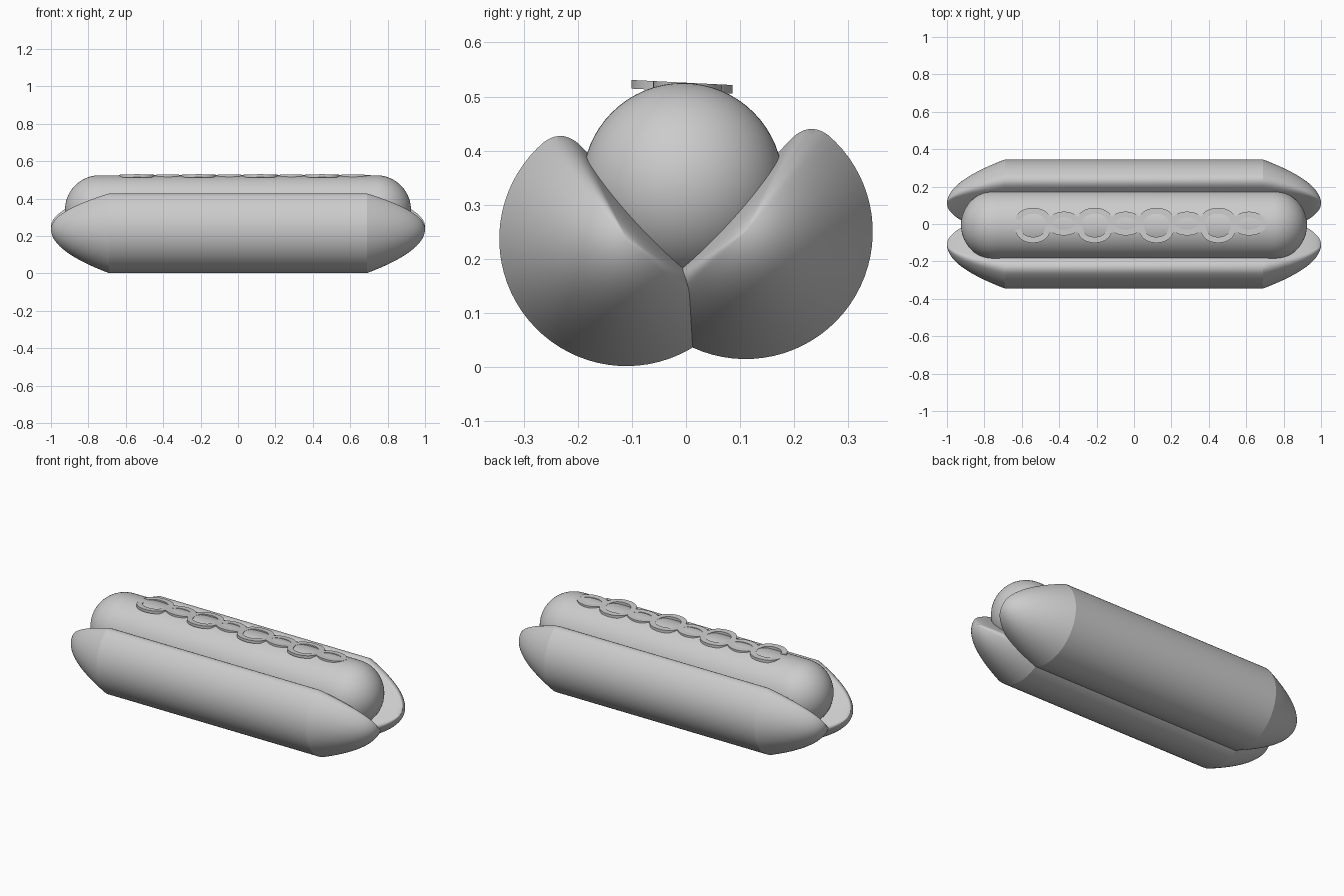
import bpy, bmesh, math
from mathutils import Vector

if "Cube" in bpy.data.objects:
    bpy.data.objects.remove(bpy.data.objects["Cube"])


def finish(bm, name, angle):
    bmesh.ops.recalc_face_normals(bm, faces=bm.faces[:])
    me = bpy.data.meshes.new(name)
    bm.to_mesh(me)
    bm.free()
    ob = bpy.data.objects.new(name, me)
    bpy.context.collection.objects.link(ob)
    bpy.ops.object.select_all(action='DESELECT')
    ob.select_set(True)
    bpy.context.view_layer.objects.active = ob
    bpy.ops.object.shade_smooth_by_angle(angle=math.radians(angle))
    return ob


def skin(bm, rings):
    """Join closed rings of points with quads and cap both ends."""
    vs = [[bm.verts.new(p) for p in r] for r in rings]
    n = len(vs[0])
    for a, b in zip(vs, vs[1:]):
        for i in range(n):
            j = (i + 1) % n
            bm.faces.new((a[i], a[j], b[j], b[i]))
    bm.faces.new(vs[0])
    bm.faces.new(vs[-1])


def loft_body(name, section, centre, half_profile, angle):
    """Sweep a (y, z) section along x, scaled towards its centre at the ends."""
    profile = [(-x, s) for x, s in reversed(half_profile)] + half_profile
    cy, cz = centre
    bm = bmesh.new()
    skin(bm, [[(x, cy + y * s, cz + z * s) for y, z in section] for x, s in profile])
    return finish(bm, name, angle)


# Bun section: a round with a slanted flat for the filling, corners rounded
R = 0.235
normal, along, d = Vector((0.735, 0.68)).normalized(), Vector((-0.68, 0.735)).normalized(), 0.055
half = math.sqrt(R * R - d * d)


def corner(p0, p1, p2, n=8):
    return [p0.lerp(p1, i / n).lerp(p1.lerp(p2, i / n), i / n) for i in range(n + 1)]


arc = [Vector((R * math.cos(a), R * math.sin(a)))
       for a in (math.radians(130 + (318 - 130) * i / 40) for i in range(41))]
top, low = d * normal + half * along, d * normal - half * along
section = arc[1:-1] + corner(arc[-1], low, low + along * 0.05) + corner(top - along * 0.05, top, arc[0])

# Bun ends: parabolic noses starting with a crease
N = 18
bun_profile = [(0.69 + 0.31 * (1 - s * s), s) for s in (max(1 - i / N, 0.01) for i in range(N + 1))]
for name, sign, cz in (("front_bun_half", 1, 0.237), ("back_bun_half", -1, 0.250)):
    loft_body(name, [(sign * p.x, p.y) for p in section], (-0.11 * sign, cz), bun_profile, 17)

# Sausage: capsule
sr = 0.185
circle = [(sr * math.cos(2 * math.pi * i / 64), sr * math.sin(2 * math.pi * i / 64)) for i in range(64)]
caps = [(0.74 + sr * math.sin(a), max(math.cos(a), 0.005))
        for a in (math.pi / 2 * i / 18 for i in range(19))]
loft_body("sausage", circle, (-0.006, 0.34), caps, 30)

# Sauce: two flat wavy ribbons crossing each other along the top
W, T = 0.032, 0.016


def wave(th, amp, off):
    x = -0.54 + 0.33 * th / (2 * math.pi) + 0.018 * math.sin(2 * th)
    return Vector((x, amp * math.cos(th) + off))


def sauce(name, amp, off):
    bm, rings, n = bmesh.new(), [], 170
    for i in range(n + 1):
        th = math.pi * (-0.45 + 7.87 * i / n)
        p = wave(th, amp, off)
        t = (wave(th + 0.01, amp, off) - wave(th - 0.01, amp, off)).normalized()
        side = Vector((-t.y, t.x)) * W / 2
        rings.append([(q.x, q.y, 0.5175 - 0.05 * q.y + h)
                      for q, h in ((p + side, T / 2), (p - side, T / 2),
                                   (p - side, -T / 2), (p + side, -T / 2))])
    skin(bm, rings)
    finish(bm, name, 30)


sauce("sauce_line_a", 0.0575, 0.0125)
sauce("sauce_line_b", -0.0675, -0.0175)
